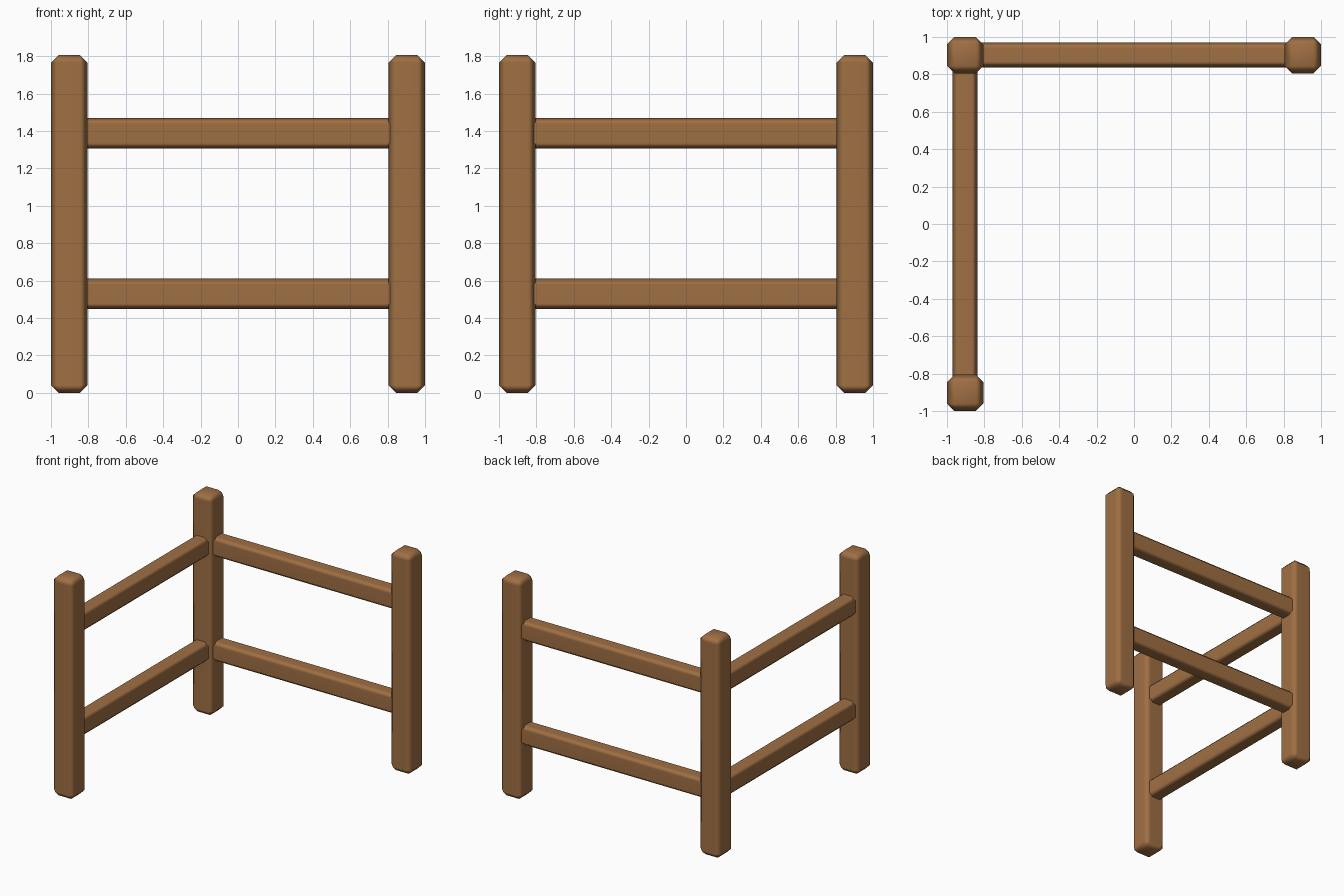
import bpy
import bmesh
from mathutils import Vector

if "Cube" in bpy.data.objects:
    bpy.data.objects.remove(bpy.data.objects["Cube"])

wood = bpy.data.materials.new("brown wood")
wood.diffuse_color = (0.35, 0.16, 0.057, 1)
wood.use_nodes = True
wood.node_tree.nodes["Principled BSDF"].inputs["Base Color"].default_value = wood.diffuse_color


def timber(name, low, high, chamfer):
    """Box between two corners with single-cut chamfers and smooth shading."""
    low, high = Vector(low), Vector(high)
    size, mid = high - low, (low + high) / 2
    bm = bmesh.new()
    bmesh.ops.create_cube(bm, size=1)
    for v in bm.verts:
        v.co = Vector(a * b for a, b in zip(v.co, size))
    bmesh.ops.bevel(bm, geom=bm.edges[:], offset=chamfer, segments=1,
                    profile=0.5, affect='EDGES')
    for f in bm.faces:
        f.smooth = True
    mesh = bpy.data.meshes.new(name)
    bm.to_mesh(mesh)
    bm.free()
    mesh.materials.append(wood)
    obj = bpy.data.objects.new(name, mesh)
    obj.location = mid
    bpy.context.collection.objects.link(obj)
    # weighted normals keep the broad faces flat and round the chamfers
    mod = obj.modifiers.new("weighted normals", 'WEIGHTED_NORMAL')
    mod.weight = 80


# posts: corner, right end and front end
W, H, C = 0.195, 1.805, 0.04
m = 1 - W / 2
for name, x, y in (("corner_post", -m, m), ("right_post", m, m), ("front_post", -m, -m)):
    timber(name, (x - W / 2, y - W / 2, 0), (x + W / 2, y + W / 2, H), C)

# two rails along each side, let into the posts
for level, z in (("lower", 0.447), ("upper", 1.305)):
    timber(f"{level}_back_rail", (-0.9, 0.838, z), (0.9, 0.97, z + 0.163), 0.03)
    timber(f"{level}_side_rail", (-0.97, -0.9, z), (-0.838, 0.9, z + 0.163), 0.03)
